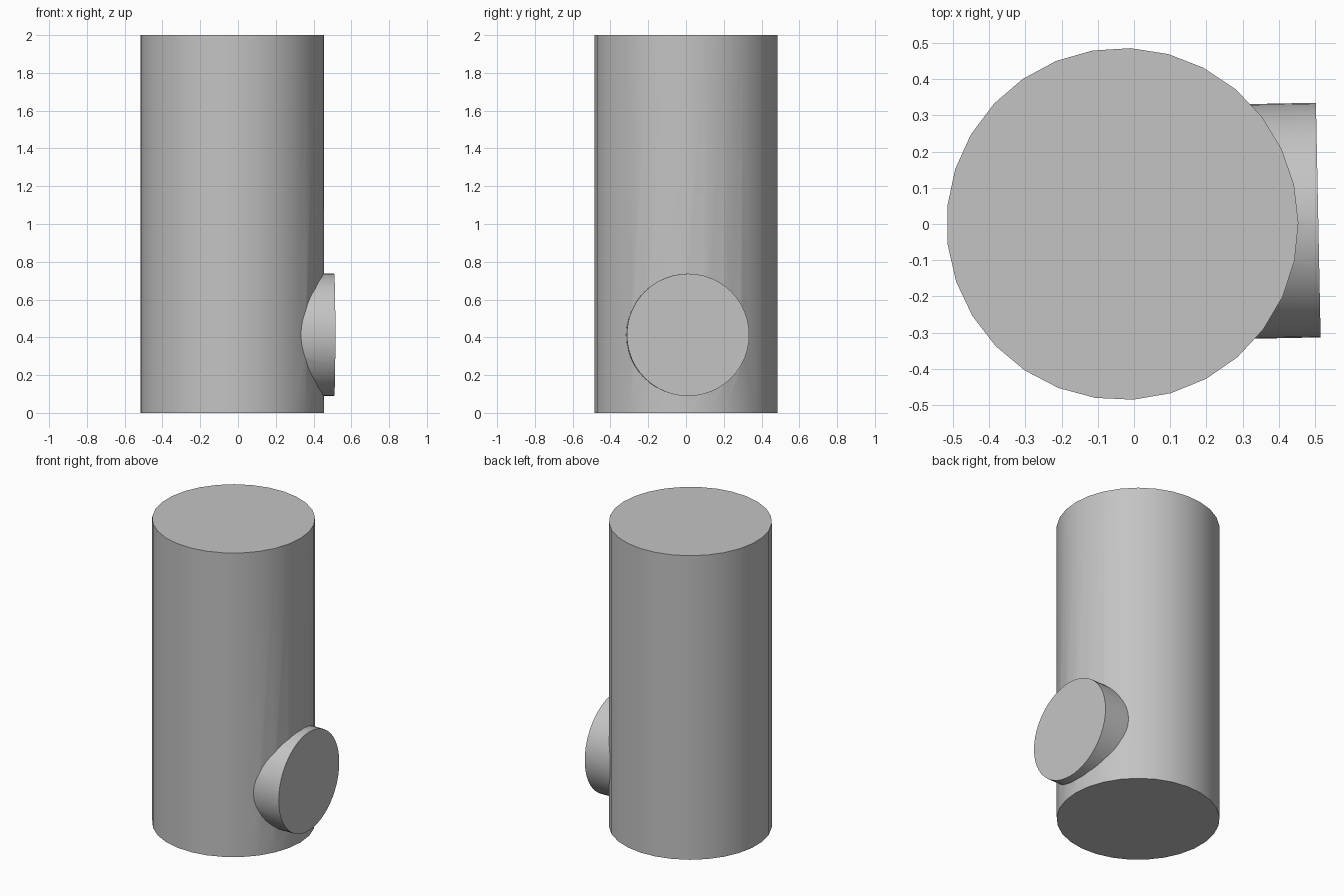
import bpy
from math import radians, cos, sin, pi
from mathutils import Vector, Matrix

cube = bpy.data.objects.get("Cube")
if cube:
    bpy.data.objects.remove(cube, do_unlink=True)

grey = bpy.data.materials.new("plain_grey")
grey.use_nodes = True
colour = (0.55, 0.55, 0.55, 1)
grey.diffuse_color = colour
grey.node_tree.nodes["Principled BSDF"].inputs["Base Color"].default_value = colour


def cylinder(name, sides, radius, start, end, spin=0):
    """Closed cylinder between two points, spun about its own axis."""
    start, end = Vector(start), Vector(end)
    axis = end - start
    bpy.ops.mesh.primitive_cylinder_add(vertices=sides, radius=radius, depth=axis.length)
    obj = bpy.context.object
    obj.name = obj.data.name = name
    obj.data.transform(Matrix.Translation((start + end) / 2)
                       @ axis.to_track_quat('Z', 'Y').to_matrix().to_4x4()
                       @ Matrix.Rotation(spin, 4, 'Z'))
    obj.data.materials.append(grey)
    return obj


# Upright body, with one corner pointing to -x
centre_x = -0.032
body = cylinder("body", 29, 0.486, (centre_x, 0, 0), (centre_x, 0, 2), radians(90.4))

# Short side port, turned slightly off the x axis
turn = radians(1.15)
direction = Vector((cos(turn), sin(turn), 0))
base = Vector((centre_x, 0, 0.413))
port = cylinder("side_port", 48, 0.324, base, base + direction * 0.541)

# Join the port to the body as one solid
union = body.modifiers.new("port_union", 'BOOLEAN')
union.operation = 'UNION'
union.solver = 'EXACT'
union.object = port
bpy.context.view_layer.objects.active = body
bpy.ops.object.modifier_apply(modifier=union.name)
bpy.data.objects.remove(port, do_unlink=True)

# Smooth walls with crisp rims
bpy.ops.object.select_all(action='DESELECT')
body.select_set(True)
bpy.context.view_layer.objects.active = body
bpy.ops.object.shade_smooth_by_angle(angle=radians(30))
body.name = "body_with_side_port"
